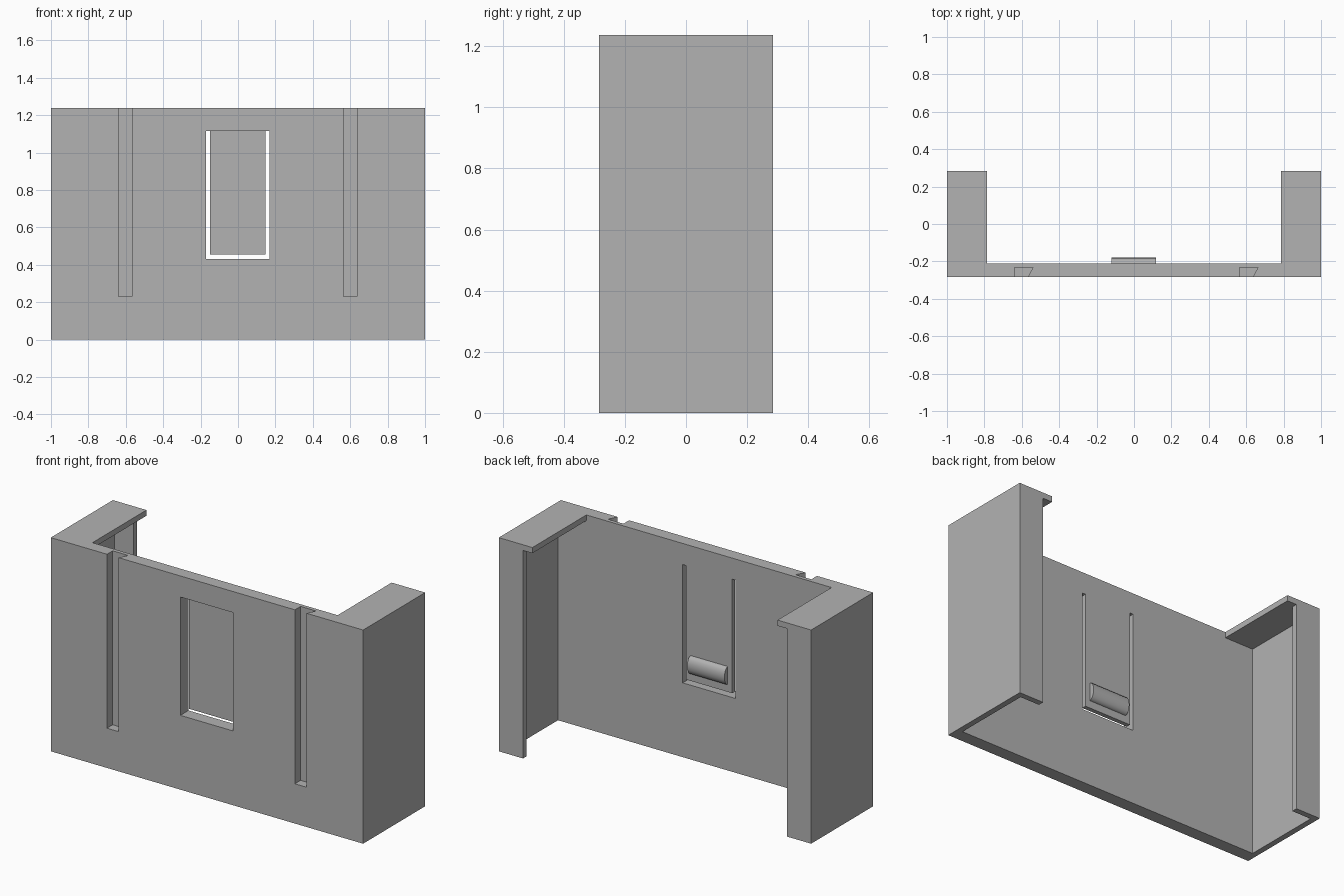
import bpy, bmesh, math

cube = bpy.data.objects.get("Cube")
if cube:
    bpy.data.objects.remove(cube, do_unlink=True)

grey = bpy.data.materials.new("plain grey")
grey.use_nodes = True
grey.diffuse_color = (0.45, 0.45, 0.45, 1)
grey.node_tree.nodes["Principled BSDF"].inputs["Base Color"].default_value = (0.45, 0.45, 0.45, 1)

HALF_W, HALF_D, HEIGHT = 1.0, 0.284, 1.237
PLATE_BACK = -0.21      # rear surface of the front plate
WALL = 0.033            # side walls, caps and lips
OVER = 0.1              # how far cutters reach past the body


def prism(name, outline, lo, hi, axis="z"):
    """Extrude a flat outline along z (points x, y) or along x (points y, z)."""
    bm = bmesh.new()
    place = (lambda p, t: (p[0], p[1], t)) if axis == "z" else (lambda p, t: (t, p[0], p[1]))
    face = bm.faces.new([bm.verts.new(place(p, lo)) for p in outline])
    new = bmesh.ops.extrude_face_region(bm, geom=[face])["geom"]
    shift = (0, 0, hi - lo) if axis == "z" else (hi - lo, 0, 0)
    bmesh.ops.translate(bm, vec=shift, verts=[v for v in new if isinstance(v, bmesh.types.BMVert)])
    bmesh.ops.recalc_face_normals(bm, faces=bm.faces)
    mesh = bpy.data.meshes.new(name)
    bm.to_mesh(mesh)
    bm.free()
    mesh.materials.append(grey)
    obj = bpy.data.objects.new(name, mesh)
    bpy.context.collection.objects.link(obj)
    return obj


def box(name, x0, x1, y0, y1, z0, z1):
    return prism(name, [(x0, y0), (x1, y0), (x1, y1), (x0, y1)], z0, z1)


def cut(body, cutter):
    mod = body.modifiers.new("cut", "BOOLEAN")
    mod.operation = "DIFFERENCE"
    mod.solver = "EXACT"
    mod.object = cutter
    bpy.context.view_layer.objects.active = body
    bpy.ops.object.modifier_apply(modifier=mod.name)
    bpy.data.objects.remove(cutter, do_unlink=True)


# Housing: a block hollowed out to a front plate, side walls, top caps and rear lips
housing = box("housing", -HALF_W, HALF_W, -HALF_D, HALF_D, 0, HEIGHT)
inner = HALF_W - WALL
under_cap = HEIGHT - WALL
back = HALF_D + OVER
cut(housing, box("room", -inner, inner, PLATE_BACK, HALF_D - WALL, -OVER, under_cap))
cut(housing, box("lip_opening", -0.845, 0.845, PLATE_BACK, back, -OVER, under_cap))
cut(housing, box("cap_opening", -0.785, 0.785, PLATE_BACK, back, -OVER, HEIGHT + OVER))

# Undercut grooves open at the top of the front plate
for x in (-0.64, 0.563):
    front = -HALF_D - 0.05
    outline = [(x, front), (x + 0.073, front), (x + 0.073, -HALF_D),
               (x + 0.1, -0.232), (x, -0.232)]
    cut(housing, prism("groove", outline, 0.23, HEIGHT + OVER))

# Window recess, then a slot around three sides that frees the spring tab
win_l, win_r, win_b, win_t = -0.17, 0.168, 0.43, 1.115
gap = 0.021
cut(housing, box("window", win_l, win_r, -HALF_D - OVER, -0.235, win_b, win_t))
for x in (win_l, win_r - gap):
    cut(housing, box("side_slot", x, x + gap, -0.26, -0.15, win_b, win_t))
cut(housing, box("bottom_slot", win_l, win_r, -0.26, -0.15, win_b, win_b + 0.025))

# Rounded catch across the rear of the tab
steps = 8
catch = [(PLATE_BACK + 0.03 * math.sin(math.pi * i / steps),
          0.55 + 0.052 * math.cos(math.pi * i / steps)) for i in range(steps + 1)]
catch += [(PLATE_BACK - 0.01, 0.498), (PLATE_BACK - 0.01, 0.602)]
tab_catch = prism("tab_catch", catch, -0.12, 0.118, axis="x")

bpy.ops.object.select_all(action="DESELECT")
tab_catch.select_set(True)
bpy.context.view_layer.objects.active = tab_catch
bpy.ops.object.shade_smooth_by_angle(angle=math.radians(40))
